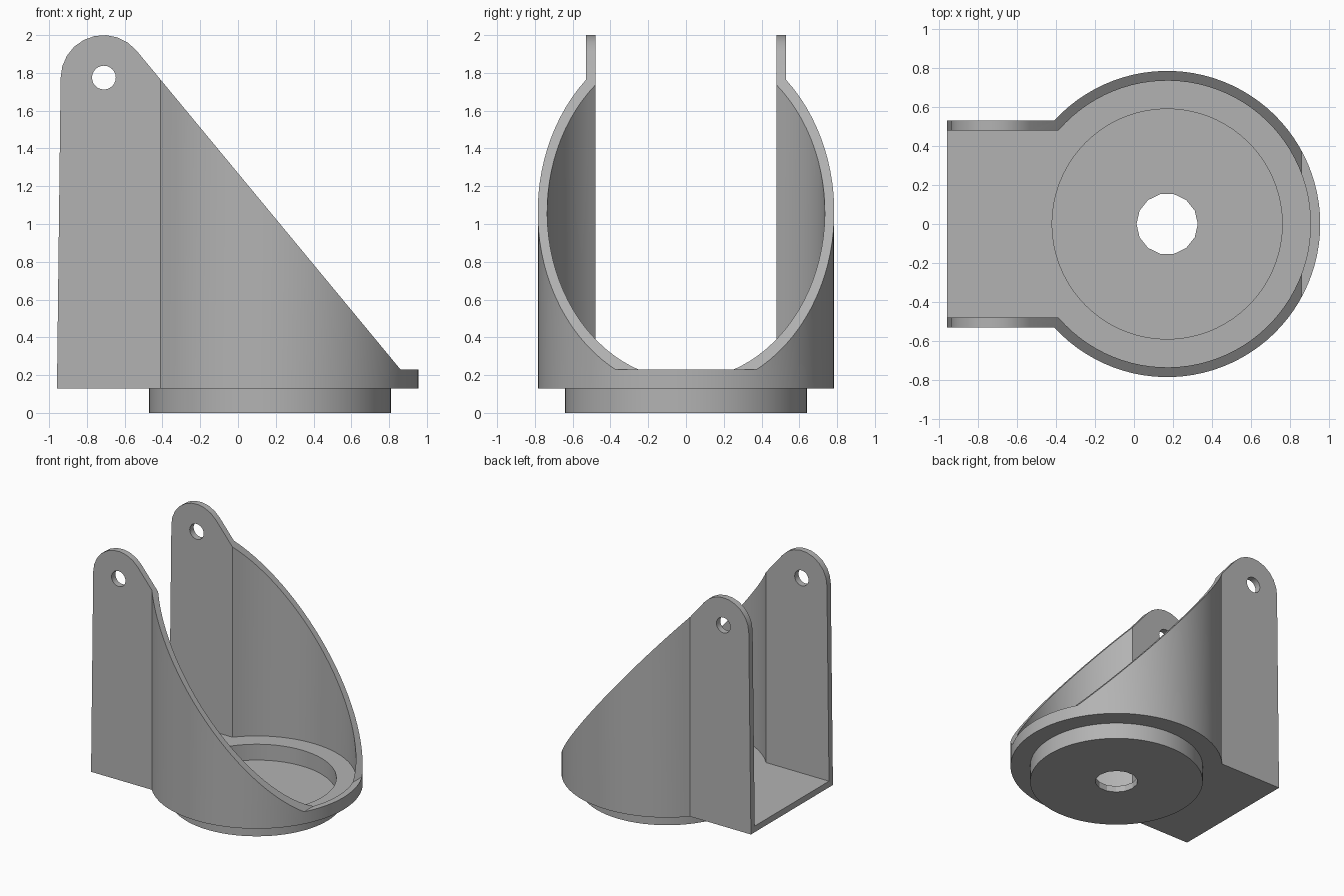
import bpy, bmesh, math
from mathutils import Vector

cube = bpy.data.objects.get("Cube")
if cube:
    bpy.data.objects.remove(cube, do_unlink=True)

CX = 0.17            # axis of the round body
FLOOR, PLATE = 0.18, 0.13

grey = bpy.data.materials.new("plain grey")
grey.use_nodes = True
grey.diffuse_color = (0.45, 0.45, 0.45, 1)
grey.node_tree.nodes["Principled BSDF"].inputs["Base Color"].default_value = (0.45, 0.45, 0.45, 1)


def arc(cx, cy, r, start, end, n):
    angles = [math.radians(start + (end - start) * i / n) for i in range(n + 1)]
    return [(cx + r * math.cos(a), cy + r * math.sin(a)) for a in angles]


def circle(cx, cy, r, n):
    return arc(cx, cy, r, 0, 360, n)[:-1]


def prism(name, points, low, high, axis="z"):
    """Extrude a 2D outline along z, or an x-z outline along y."""
    bm = bmesh.new()
    place = (lambda p: (p[0], p[1], low)) if axis == "z" else (lambda p: (p[0], low, p[1]))
    face = bm.faces.new([bm.verts.new(place(p)) for p in points])
    step = Vector((0, 0, high - low)) if axis == "z" else Vector((0, high - low, 0))
    moved = bmesh.ops.extrude_face_region(bm, geom=[face])["geom"]
    bmesh.ops.translate(bm, vec=step, verts=[v for v in moved if isinstance(v, bmesh.types.BMVert)])
    bmesh.ops.recalc_face_normals(bm, faces=bm.faces)
    mesh = bpy.data.meshes.new(name)
    bm.to_mesh(mesh)
    bm.free()
    mesh.materials.append(grey)
    obj = bpy.data.objects.new(name, mesh)
    bpy.context.collection.objects.link(obj)
    return obj


def combine(obj, tool, operation="DIFFERENCE"):
    """Apply a boolean and remove its tool."""
    mod = obj.modifiers.new("cut", "BOOLEAN")
    mod.operation, mod.solver, mod.object = operation, "EXACT", tool
    bpy.context.view_layer.update()
    result = bpy.data.meshes.new_from_object(obj.evaluated_get(bpy.context.evaluated_depsgraph_get()))
    obj.modifiers.clear()
    obj.data = result
    bpy.data.objects.remove(tool, do_unlink=True)


def keyhole(r, half, back):
    """Round outline with a straight-sided channel running to the back."""
    a = 180 - math.degrees(math.asin(half / r))
    return arc(CX, 0, r, -a, a, 72) + [(back, half), (back, -half)]


# Bracket: keyhole-shaped wall with a floor, trimmed by the side profile
bracket = prism("bracket_shell", keyhole(0.785, 0.53, -0.96), PLATE, 2.1)
combine(bracket, prism("inside", keyhole(0.735, 0.48, -1.2), FLOOR, 2.3))
ear = arc(-0.712, 1.773, 0.227, 180, 39.5, 9)
side = [(-0.96, 0.0)] + ear + [(0.86, 0.23), (1.1, 0.23), (1.1, 0.0)]
combine(bracket, prism("side_profile", side, -1, 1, "y"), "INTERSECT")

# Pivot holes through both ears, and the round opening in the floor
combine(bracket, prism("pivot_hole", circle(-0.71, 1.775, 0.063, 24), -1, 1, "y"))
combine(bracket, prism("floor_opening", circle(CX, 0, 0.59, 72), 0, 0.5))

# Base: shallow cup under the floor with a central hole
base = prism("base_cup", circle(CX, 0, 0.64, 72), 0, PLATE)
combine(base, prism("recess", circle(CX, 0, 0.59, 72), 0.05, 0.5))
combine(base, prism("centre_hole", circle(CX, 0, 0.157, 14), -0.2, 0.5))

for obj in (bracket, base):
    bpy.ops.object.select_all(action="DESELECT")
    obj.select_set(True)
    bpy.context.view_layer.objects.active = obj
    bpy.ops.object.shade_smooth_by_angle(angle=math.radians(20))
